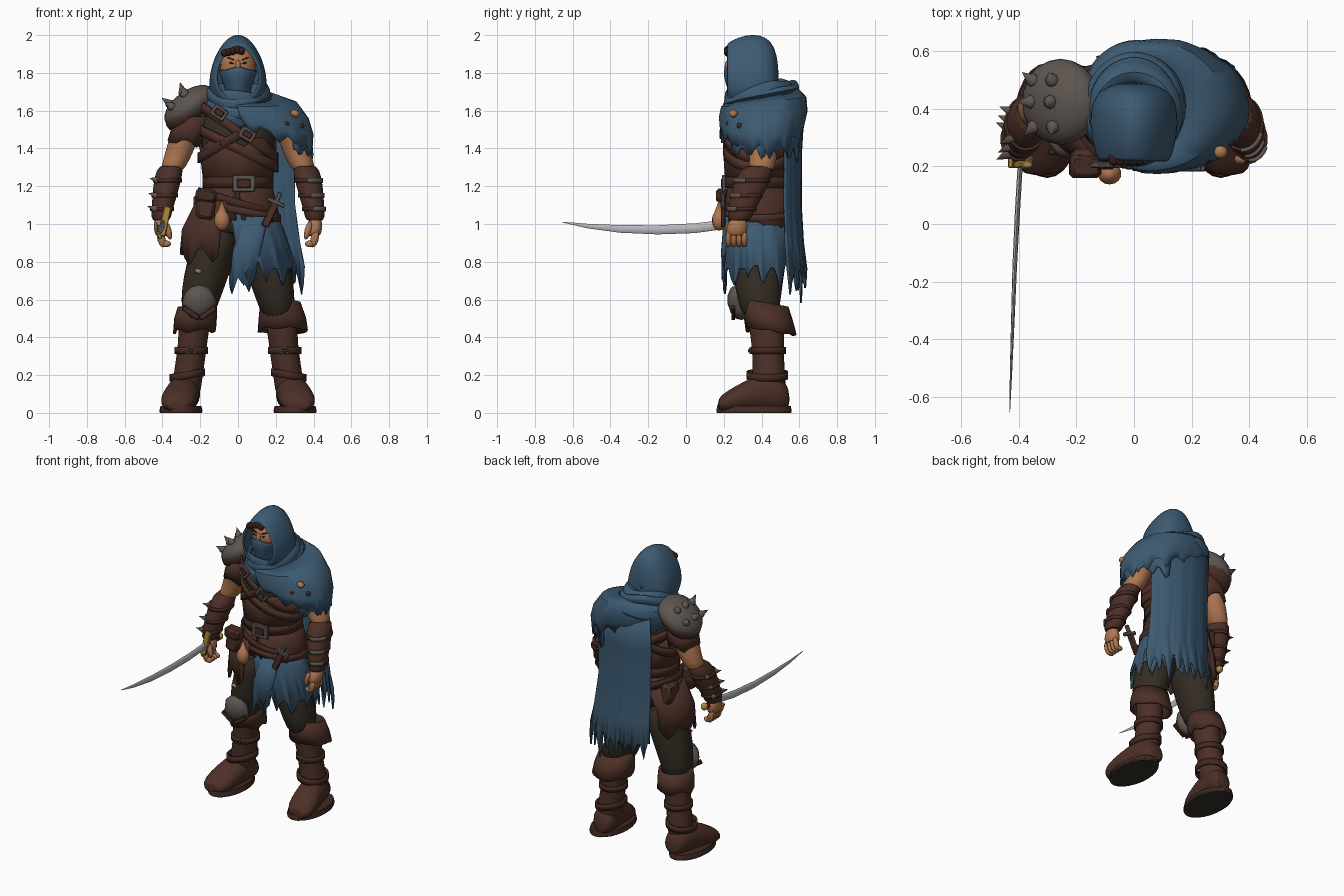
import bpy, bmesh, math, random
from mathutils import Vector, Matrix, Euler

random.seed(4)
default = bpy.data.objects.get("Cube")
if default:
    bpy.data.objects.remove(default, do_unlink=True)


def material(name, *rgb):
    mat = bpy.data.materials.new(name)
    mat.use_nodes = True
    mat.diffuse_color = (*rgb, 1)
    mat.node_tree.nodes["Principled BSDF"].inputs["Base Color"].default_value = (*rgb, 1)
    return mat


blue = material("blue cloth", .046, .103, .168)
leather = material("brown leather", .073, .029, .02)
dark = material("dark leather", .055, .022, .015)
olive = material("olive cloth", .034, .026, .017)
skin = material("skin", .42, .18, .08)
iron = material("iron", .11, .092, .08)
steel = material("steel", .48, .48, .5)
gold = material("brass", .42, .25, .05)
hair = material("dark hair", .035, .014, .01)
sole = material("sole", .035, .029, .019)


def finish(name, bm, mat, subdivide=0, thick=0, sharp=40):
    bmesh.ops.recalc_face_normals(bm, faces=bm.faces)
    mesh = bpy.data.meshes.new(name)
    bm.to_mesh(mesh)
    bm.free()
    mesh.materials.append(mat)
    mesh.shade_smooth()
    mesh.set_sharp_from_angle(angle=math.radians(sharp))
    obj = bpy.data.objects.new(name, mesh)
    bpy.context.collection.objects.link(obj)
    if thick:
        solid = obj.modifiers.new("thickness", "SOLIDIFY")
        solid.thickness, solid.offset = thick, 0
    if subdivide:
        obj.modifiers.new("smooth", "SUBSURF").levels = subdivide
        obj.modifiers["smooth"].render_levels = subdivide
    return obj


def loft(name, mat, rings, axis="z", arc=(0, 360), n=16, side=1, fold=0, rag=0,
         shift=None, taper=0, thick=0, subdivide=1):
    """Skin elliptical rings (centre x, y, z and two radii) over an arc of angles."""
    bm = bmesh.new()
    closed = arc[1] - arc[0] == 360
    count = n if closed else n + 1
    depth = [random.uniform(.3, 1) for j in range(count)]
    tears = [rag * (.75 * depth[j // 5] * (1 - abs(j % 5 - 2) / 2) + .25 * random.random())
             for j in range(count)]
    rows = []
    for i, (x, y, z, ra, rb) in enumerate(rings):
        v = i / (len(rings) - 1)
        row = []
        for j in range(count):
            a = math.radians(arc[0] + (arc[1] - arc[0]) * j / n)
            f = 1 + fold * v * (math.sin(j * .8) + .6 * math.sin(j * 1.9))
            p = Vector((ra * f * math.cos(a) * (1 - taper * math.sin(a)), rb * f * math.sin(a), 0))
            if axis == "y":
                p = Vector((p.x, 0, p.y))
            if shift:
                p.z += shift(a, v)
            if i == len(rings) - 1:
                p.z -= tears[j]
            p += Vector((x, y, z))
            row.append(bm.verts.new((p.x * side, p.y, p.z)))
        rows.append(row)
    for low, high in zip(rows, rows[1:]):
        for j in range(n):
            k = (j + 1) % count
            bm.faces.new((low[j], low[k], high[k], high[j]))
    if closed and not thick:
        bm.faces.new(rows[0])
        bm.faces.new(rows[-1])
    return finish(name, bm, mat, subdivide, thick)


def both(name, mat, rings, **options):
    for side, label in ((1, "left_"), (-1, "right_")):
        loft(label + name, mat, rings, side=side, **options)


def placed(loc, turn, size):
    rotation = Euler([math.radians(t) for t in turn]).to_matrix().to_4x4()
    return Matrix.Translation(loc) @ rotation @ Matrix.Diagonal((*size, 1))


def box(name, mat, loc, size, turn=(0, 0, 0)):
    bm = bmesh.new()
    bmesh.ops.create_cube(bm, size=1, matrix=placed(loc, turn, size))
    bmesh.ops.bevel(bm, geom=bm.edges[:], offset=min(size) * .2, segments=1, affect="EDGES")
    return finish(name, bm, mat)


def ball(name, mat, loc, size, turn=(0, 0, 0), detail=14):
    bm = bmesh.new()
    bmesh.ops.create_uvsphere(bm, u_segments=detail, v_segments=detail // 2 + 2, radius=1,
                              matrix=placed(loc, turn, size))
    return finish(name, bm, mat, sharp=60)


def spike(name, mat, base, direction, radius, length):
    aim = Vector(direction).to_track_quat("Z", "Y").to_matrix().to_4x4()
    bm = bmesh.new()
    bmesh.ops.create_cone(bm, cap_ends=True, segments=8, radius1=radius, radius2=0, depth=length,
                          matrix=Matrix.Translation(base) @ aim @ Matrix.Translation((0, 0, length / 2)))
    return finish(name, bm, mat, sharp=60)


def buckle(name, loc, width, turn=(0, 0, 0)):
    x, y, z = loc
    box(name + "_frame", iron, loc, (width, .02, width * .75), turn)
    box(name + "_inset", dark, (x, y - .006, z), (width * .6, .02, width * .4), turn)


def band(name, mat, loc, radii, height, slope=0, **options):
    """Strap that circles the body, higher on one side by the slope."""
    x, y, z = loc
    tilt = lambda a, v: slope * math.cos(a)
    return loft(name, mat, [(x, y, z + height / 2, *radii), (x, y, z - height / 2, *radii)],
                n=28, shift=tilt, thick=.012, subdivide=0, **options)


# Trunk
loft("tunic", olive, [(0, .39, .92, .16, .14), (0, .39, 1.08, .18, .16), (0, .38, 1.2, .165, .15),
     (0, .38, 1.35, .185, .165), (0, .39, 1.48, .21, .175), (0, .39, 1.59, .2, .15), (0, .38, 1.68, .09, .09)])
loft("corset", leather, [(0, .38, 1.43, .2, .177), (0, .38, 1.34, .192, .175), (0, .38, 1.2, .175, .165)],
     n=30, thick=.012, subdivide=0, shift=lambda a, v: .03 * math.sin(a * 5) * (1 - v))
loft("hip_leather", leather, [(0, .39, 1.2, .175, .165), (.005, .39, 1.1, .197, .18), (.01, .4, 1.03, .215, .19)],
     n=36, arc=(-88, 265), rag=.05, thick=.015, subdivide=0, shift=lambda a, v: -.03 * v * max(0, math.cos(a)))
loft("right_tasset", leather, [(-.02, .39, 1.12, .195, .185), (-.07, .38, .97, .22, .18), (-.085, .38, .88, .215, .18)],
     arc=(115, 265), n=18, fold=.012, rag=.11, thick=.014, subdivide=0)
for slope, z, name in ((-.14, 1.49, "chest_strap"), (-.1, 1.4, "lower_chest_strap"), (.12, 1.47, "cross_strap")):
    band(name, leather if slope < 0 else dark, (0, .385, z), (.208, .184), .055, slope)
band("waist_belt", dark, (0, .385, 1.22), (.182, .176), .06)
band("hip_belt", dark, (0, .39, 1.11), (.206, .192), .045, -.06)
band("sword_belt", leather, (.01, .39, 1.07), (.212, .196), .04, -.04)
buckle("belt_buckle", (.03, .2, 1.215), .12)
buckle("shoulder_buckle", (-.1, .205, 1.59), .085, (0, 35, 0))
buckle("chest_buckle", (.05, .194, 1.475), .085, (0, 30, 0))

# Pouches and dagger
box("belt_pouch", leather, (-.17, .215, 1.1), (.1, .09, .15), (0, 6, 0))
box("belt_pouch_flap", dark, (-.17, .2, 1.15), (.11, .08, .07), (0, 6, 0))
box("rear_pouch", leather, (-.2, .46, 1.09), (.07, .12, .13))
ball("coin_bag", skin, (-.085, .175, 1.02), (.042, .038, .055))
spike("coin_bag_neck", skin, (-.085, .175, 1.04), (0, 0, 1), .032, .09)
box("dagger_guard", iron, (.2, .195, 1.115), (.1, .025, .022), (0, 25, 0))
box("dagger_grip", iron, (.212, .195, 1.14), (.024, .024, .06), (0, 25, 0))
box("dagger_sheath", leather, (.17, .197, 1.05), (.04, .025, .14), (0, 25, 0))

# Legs and boots
both("trouser", olive, [(.095, .39, .99, .11, .15), (.135, .39, .85, .125, .15), (.17, .385, .72, .122, .135),
     (.2, .385, .6, .105, .118), (.215, .4, .48, .08, .09)])
both("boot_shaft", leather, [(.225, .42, .54, .092, .1), (.235, .43, .42, .08, .092),
     (.248, .435, .3, .078, .083), (.268, .44, .18, .08, .09), (.275, .44, .06, .075, .09)])
loft("left_boot_cuff", leather, [(.225, .43, .58, .1, .105), (.235, .44, .5, .118, .12), (.237, .45, .44, .125, .128)],
     n=24, rag=.025, thick=.016, subdivide=0, shift=lambda a, v: -.02 * math.sin(a))
loft("right_boot_cuff", leather, [(-.215, .42, .56, .096, .105), (-.225, .43, .5, .105, .115),
     (-.23, .44, .45, .106, .116)], n=24, rag=.05, thick=.016, subdivide=0)
both("foot", leather, [(.27, .55, .07, .05, .05), (.275, .51, .1, .08, .09), (.285, .42, .11, .084, .11),
     (.305, .31, .085, .098, .085), (.32, .22, .06, .096, .06), (.325, .165, .04, .06, .036)], axis="y")
both("boot_welt", dark, [(.302, .36, .036, .108, .195), (.302, .36, .01, .115, .2)], subdivide=0, n=24)
both("boot_sole", sole, [(.302, .36, .01, .113, .198), (.302, .36, 0, .112, .197)], subdivide=0, n=24)
for side, label in ((1, "left"), (-1, "right")):
    band(label + "_shin_strap", dark, (side * .247, .435, .33), (.083, .088), .035)
    band(label + "_ankle_strap", dark, (side * .268, .43, .2), (.088, .105), .04, side * -.015)
    buckle(label + "_shin_buckle", (side * .247, .345, .33), .05)
ball("knee_plate", iron, (-.205, .28, .585), (.09, .06, .095), (10, 0, 0), 8)
box("knee_plate_rim", dark, (-.16, .25, .53), (.1, .02, .03), (0, -35, 0))
box("knee_plate_rim_outer", dark, (-.25, .25, .53), (.1, .02, .03), (0, 35, 0))
ball("trouser_tear", skin, (-.21, .262, .75), (.022, .014, .013), (0, 20, 0), detail=6)

# Arms, bracers and hands
both("upper_arm", skin, [(.21, .39, 1.6, .07, .08), (.26, .4, 1.53, .082, .09), (.295, .41, 1.43, .078, .083),
     (.325, .41, 1.34, .072, .072), (.36, .39, 1.26, .06, .07)])
both("bracer", leather, [(.352, .39, 1.32, .068, .08), (.37, .36, 1.25, .075, .095), (.388, .32, 1.15, .067, .09),
     (.405, .29, 1.06, .054, .068), (.408, .28, 1.01, .053, .064)])
both("palm", skin, [(.41, .28, 1.04, .035, .045), (.406, .27, .98, .042, .058), (.4, .265, .93, .04, .056)])
for side, label in ((1, "left"), (-1, "right")):
    for k in range(4):
        y = .225 + k * .028
        ball(label + "_finger", skin, (side * .405, y, .92), (.022, .016, .045), (0, side * 15, 0), 8)
        ball(label + "_fingertip", skin, (side * .38, y, .895), (.026, .015, .018), detail=8)
    ball(label + "_thumb", skin, (side * .37, .225, .965), (.018, .02, .05), (0, side * 15, 0), 8)
    for k, (x, y, z) in enumerate(((.374, .35, 1.23), (.388, .32, 1.15), (.402, .295, 1.08))):
        radii = (.071 - k * .007, .091 - k * .01)
        band(label + "_bracer_strap", dark, (side * x, y, z), radii, .022)
        if side > 0:
            band("left_bracer_plate", iron, (x + .003, y - .003, z), radii, .026, arc=(-95, -20))
        else:
            for turn in (-.5, .4):
                spike("bracer_spike", iron, (-x - .05 + k * .008, y + turn * .1, z), (-1, turn, .3), .02, .05)
loft("right_sleeve", leather, [(-.23, .4, 1.57, .085, .098), (-.26, .405, 1.49, .092, .1), (-.275, .41, 1.45, .092, .098)],
     n=20, rag=.05, thick=.012, subdivide=0)

# Spiked shoulder guard
centre, reach, lean = Vector((-.255, .425, 1.622)), Vector((.155, .15, .085)), (0, -36, 0)
ball("shoulder_guard", iron, centre, reach, lean, 20)
ball("shoulder_guard_lining", leather, centre - Vector((.005, 0, .03)), reach * .93, lean)
frame = placed(centre, lean, reach)
for u in (-.5, .1):
    for v in (-.58, 0, .5):
        top = frame @ Vector((u, v, math.sqrt(1 - u * u - v * v)))
        out = (top - centre).normalized() + Vector((0, 0, .6))
        ball("spike_seat", iron, top, (.025, .025, .02), lean, 8)
        spike("shoulder_spike", iron, top, out, .023, .055)

# Head
ball("face", skin, (0, .325, 1.83), (.095, .105, .115), detail=20)
ball("nose", skin, (0, .224, 1.835), (.015, .02, .035), detail=8)
loft("mask", blue, [(0, .32, 1.815, .1, .112), (0, .32, 1.78, .09, .122), (0, .32, 1.72, .064, .1),
     (0, .33, 1.65, .06, .09)], arc=(170, 370), thick=.008,
     shift=lambda a, v: .02 * (1 - v) * max(0, -math.sin(a)) ** 8)
for side in (1, -1):
    ball("eye", hair, (side * .034, .226, 1.852), (.012, .007, .005), (0, side * -12, 0), 8)
    box("eyebrow", hair, (side * .038, .228, 1.875), (.044, .012, .006), (0, side * -22, 0))
for k in range(5):
    ball("hair_lock", hair, (-.07 + k * .022, .225, 1.905 + k * .006 - (k == 4) * .012), (.02, .025, .022),
         (0, 40 - k * 13, 0), 8)
loft("hood", blue, [(0, .222, 1.8, .108, .14), (0, .225, 1.8, .12, .157), (0, .28, 1.79, .136, .194),
     (0, .35, 1.78, .146, .222), (0, .42, 1.78, .14, .208), (0, .465, 1.77, .11, .17),
     (0, .482, 1.76, .05, .08), (0, .484, 1.76, .002, .002)], axis="y", n=24, taper=.2, thick=.014)

# Scarf, shoulder drape, cape and waist cloth
loft("scarf", blue, [(0, .36, 1.71, .125, .13), (0, .37, 1.74, .145, .16), (0, .385, 1.7, .17, .18),
     (.005, .39, 1.665, .16, .175), (.0, .415, 1.65, .185, .21), (.01, .42, 1.6, .2, .23),
     (.02, .41, 1.55, .18, .19)], n=24, thick=.012,
     shift=lambda a, v: .035 * math.sin(a) + .012 * math.sin(a * 3 + v * 4))
for k, name in enumerate(("upper_scarf_fold", "lower_scarf_fold")):
    loft(name, blue, [(k * .03, .395, 1.71 - k * .05, .16 + k * .025, .185 + k * .015),
         (k * .03, .4, 1.685 - k * .05, .178 + k * .03, .2 + k * .015),
         (k * .03, .4, 1.65 - k * .05, .17 + k * .03, .19 + k * .015)], n=24, thick=.012,
         shift=lambda a, v: .045 * math.sin(a) - .015 * math.cos(a) + .008 * math.sin(a * 4))
loft("shoulder_drape", blue, [(.02, .41, 1.68, .16, .18), (.06, .41, 1.64, .25, .22), (.085, .41, 1.56, .285, .23),
     (.11, .405, 1.48, .285, .222), (.115, .4, 1.43, .275, .212)], arc=(-105, 160), n=50, fold=.012, rag=.1,
     thick=.01, subdivide=0,
     shift=lambda a, v: .035 * (1 - v) * math.sin(a) + v * v * (.1 - .11 * max(0, math.cos(a))))
ball("drape_tear", skin, (.302, .25, 1.585), (.026, .024, .02), (0, 20, 0), 8)
ball("drape_hole", dark, (.25, .222, 1.535), (.024, .012, .014), (0, 25, 0), 8)
ball("drape_side_hole", dark, (.335, .285, 1.52), (.016, .016, .016), detail=8)
loft("drape_under_layer", blue, [(.1, .405, 1.55, .26, .21), (.115, .405, 1.45, .27, .21), (.12, .4, 1.41, .27, .205)],
     arc=(-50, 70), n=28, fold=.015, rag=.1, thick=.01, subdivide=0)
loft("cape", blue, [(.05, .41, 1.63, .27, .215), (.06, .4, 1.4, .285, .21), (.065, .4, 1.1, .285, .207),
     (.08, .4, .9, .3, .218), (.085, .4, .78, .325, .235)], arc=(35, 131), n=40, fold=.013, rag=.25,
     thick=.01, subdivide=0)
loft("waist_cloth", blue, [(.01, .39, 1.06, .185, .17), (.03, .39, .98, .205, .182), (.07, .39, .8, .235, .195)],
     arc=(-106, 125), n=45, fold=.015, rag=.17, thick=.01, subdivide=0)
loft("front_tatter", blue, [(.09, .225, 1.04, .065, .02), (.045, .215, .85, .07, .025), (.02, .215, .72, .065, .015)],
     arc=(180, 360), n=10, rag=.17, thick=.01, subdivide=0)

# Curved sword
loft("sword_blade", steel, [(-.395, .22, 1.0, .009, .024), (-.405, .05, .978, .009, .026),
     (-.415, -.15, .969, .008, .024), (-.422, -.35, .974, .006, .02), (-.428, -.52, .989, .004, .012),
     (-.432, -.655, 1.01, .001, .002)], axis="y", n=8, subdivide=0)
box("sword_grip", dark, (-.393, .28, 1.0), (.03, .14, .032))
box("sword_guard", gold, (-.388, .207, 1.015), (.04, .025, .16), (0, 12, 0))
box("knuckle_guard", gold, (-.42, .225, .95), (.018, .06, .06), (0, -20, 0))
ball("sword_pommel", gold, (-.392, .36, 1.005), (.024, .024, .024), detail=10)
